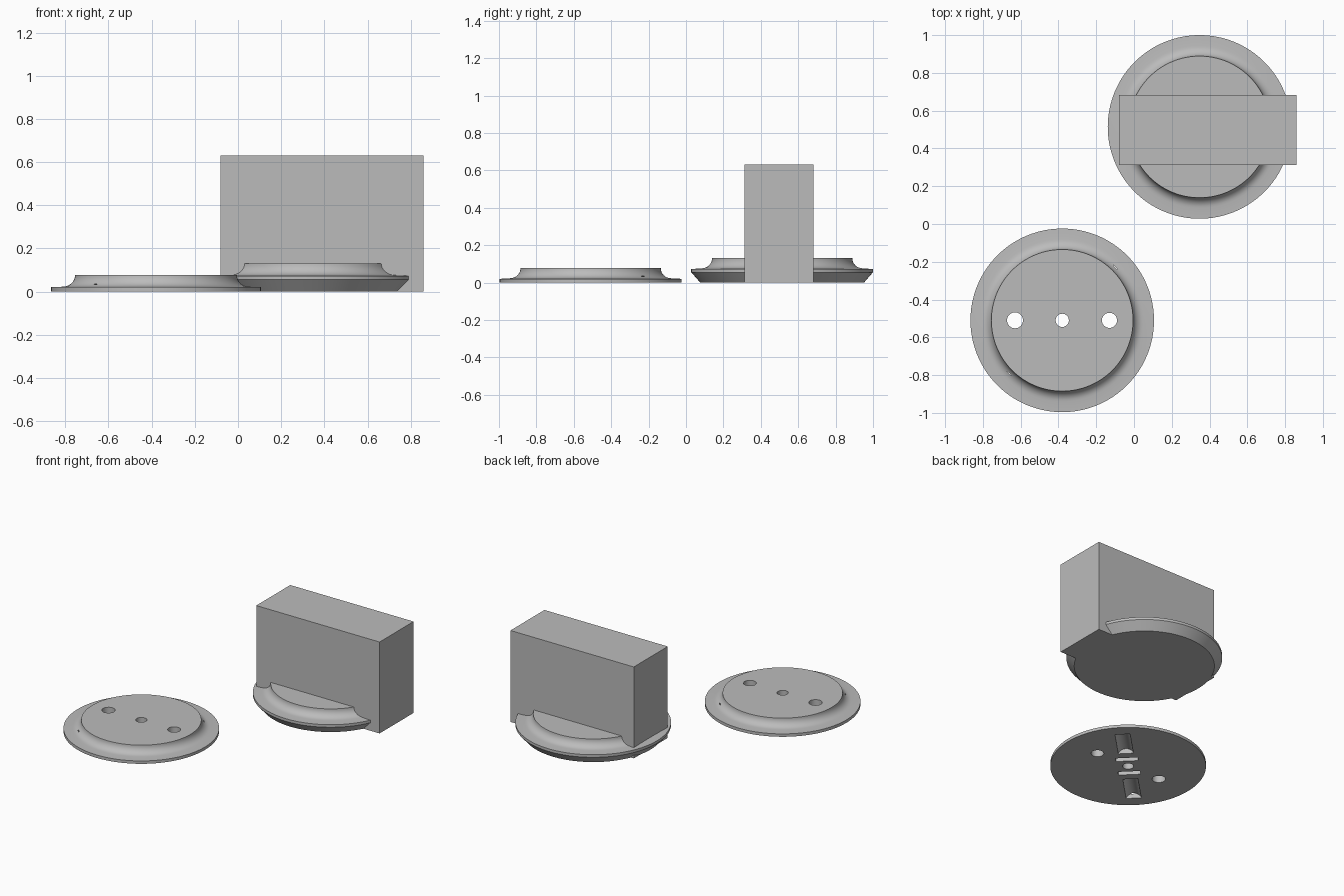
import bpy, bmesh, math
from mathutils import Matrix

if "Cube" in bpy.data.objects:
    bpy.data.objects.remove(bpy.data.objects["Cube"])

grey = bpy.data.materials.new("plain_grey")
grey.diffuse_color = (0.5, 0.5, 0.5, 1)
grey.use_nodes = True
grey.node_tree.nodes["Principled BSDF"].inputs["Base Color"].default_value = grey.diffuse_color


def make(name, bm, loc=(0, 0, 0), helper=False):
    bmesh.ops.recalc_face_normals(bm, faces=bm.faces)
    me = bpy.data.meshes.new(name)
    bm.to_mesh(me)
    bm.free()
    ob = bpy.data.objects.new(name, me)
    ob.location = loc
    bpy.context.collection.objects.link(ob)
    me.materials.append(grey)
    ob.hide_render = helper
    return ob


def lathe(name, profile, loc, n=128):
    """Closed disc from a rim profile of (radius, height), capped both ends."""
    bm = bmesh.new()
    rings = [[bm.verts.new((r * math.cos(2 * math.pi * i / n),
                            r * math.sin(2 * math.pi * i / n), z))
              for i in range(n)] for r, z in profile]
    for a, b in zip(rings, rings[1:]):
        for i in range(n):
            j = (i + 1) % n
            bm.faces.new((a[i], a[j], b[j], b[i]))
    bm.faces.new(rings[0][::-1])
    bm.faces.new(rings[-1])
    return make(name, bm, loc)


def box(name, size, loc, turn=0, helper=False):
    bm = bmesh.new()
    bmesh.ops.create_cube(bm, size=1, matrix=Matrix.Diagonal((*size, 1)))
    ob = make(name, bm, loc, helper)
    ob.rotation_euler.z = turn
    return ob


def rod(name, r, length, loc, rot=(0, 0, 0), n=48):
    bm = bmesh.new()
    bmesh.ops.create_cone(bm, cap_ends=True, segments=n, radius1=r, radius2=r, depth=length)
    ob = make(name, bm, loc, True)
    ob.rotation_euler = rot
    return ob


def combine(target, others, op):
    for o in others:
        m = target.modifiers.new(o.name, 'BOOLEAN')
        m.operation, m.solver, m.object = op, 'EXACT', o
    bpy.context.view_layer.update()
    dg = bpy.context.evaluated_depsgraph_get()
    me = bpy.data.meshes.new_from_object(target.evaluated_get(dg))
    target.modifiers.clear()
    target.data = me
    for o in others:
        bpy.data.objects.remove(o)
    bpy.ops.object.select_all(action='DESELECT')
    target.select_set(True)
    bpy.context.view_layer.objects.active = target
    bpy.ops.object.shade_smooth_by_angle(angle=math.radians(30))


def cove(z):
    """Concave sweep from the rim (height z) up to the raised plateau."""
    pts = [(0.486, z), (0.455, z + 0.001)]
    for k in range(9):
        a = math.radians(90 * k / 8)
        pts.append((0.43 - 0.055 * math.sin(a), z + 0.057 - 0.054 * math.cos(a)))
    return pts


# Drilled cover disc
cx, cy = -0.38, -0.51
cover = lathe("cover_disc", [(0.486, 0)] + cove(0.02), (cx, cy, 0))
cuts = [rod("hole", r, 0.4, (cx + dx, cy, 0))
        for dx, r in ((-0.25, 0.042), (0, 0.035), (0.25, 0.04))]
d = math.sqrt(0.5)
for s in (-1, 1):
    # Rounded pockets and cross slots in the underside, along the diagonal
    p = 0.28 * s * d
    cuts.append(rod("pocket", 0.05, 0.24, (cx + p, cy + p, -0.015),
                    (math.pi / 2, 0, -math.pi / 4)))
    q = 0.085 * s * d
    cuts.append(box("slot", (0.04, 0.14, 0.1), (cx + q, cy + q, 0), math.pi / 4, True))
combine(cover, cuts, 'DIFFERENCE')

# Chamfered base disc with the upright block joined through it
base = lathe("base_disc_with_block", [(0.438, 0), (0.486, 0.055)] + cove(0.073),
             (0.347, 0.514, 0))
block = box("block", (0.94, 0.37, 0.63), (0.39, 0.498, 0.315))
combine(base, [block], 'UNION')
